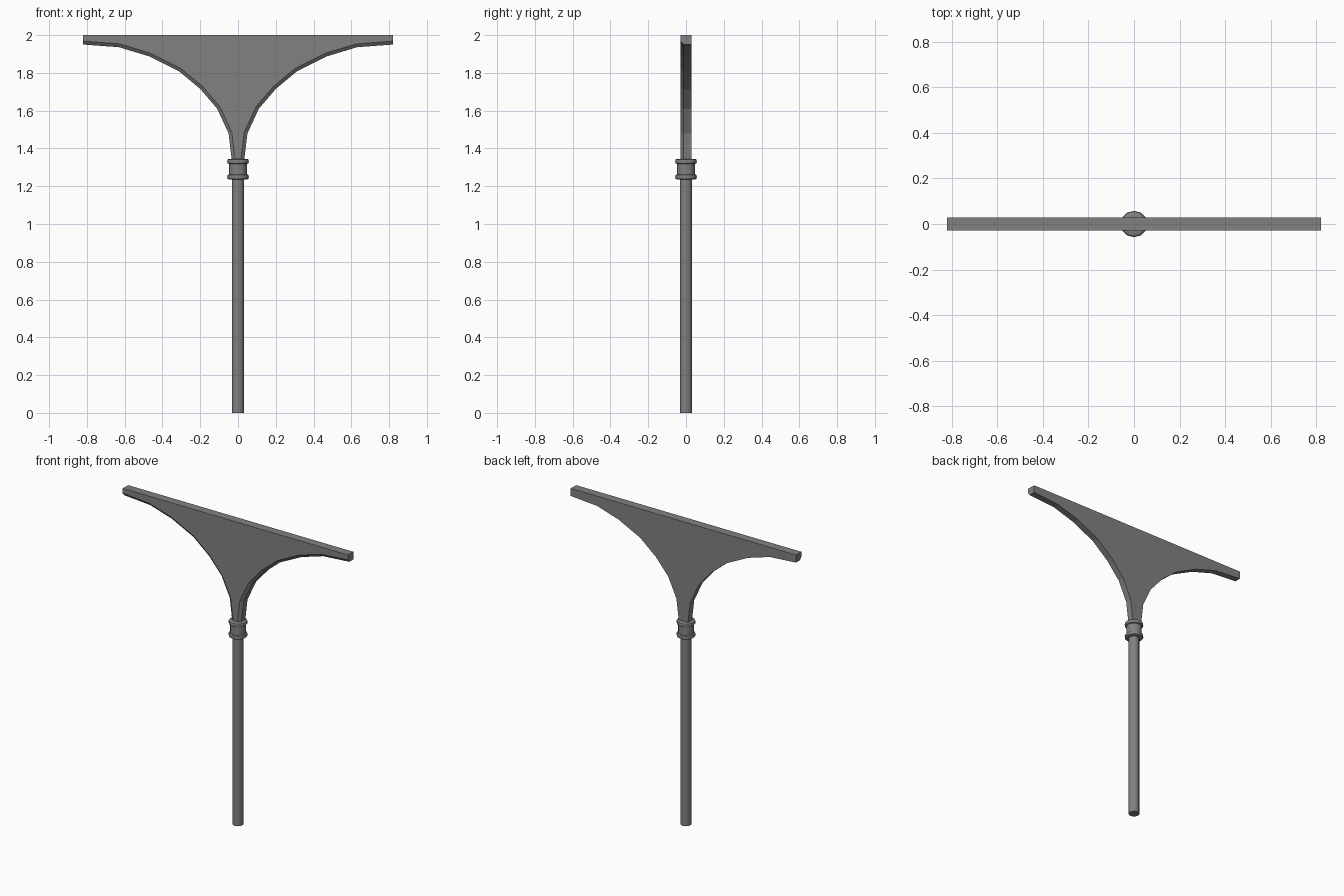
import bpy, bmesh, math
from mathutils import Vector

cube = bpy.data.objects.get("Cube")
if cube:
    bpy.data.objects.remove(cube, do_unlink=True)

grey = bpy.data.materials.new("iron_grey")
grey.use_nodes = True
colour = (0.22, 0.22, 0.22, 1)
grey.diffuse_color = colour
grey.node_tree.nodes["Principled BSDF"].inputs["Base Color"].default_value = colour


def finish(name, bm):
    bmesh.ops.recalc_face_normals(bm, faces=bm.faces)
    mesh = bpy.data.meshes.new(name)
    bm.to_mesh(mesh)
    bm.free()
    mesh.materials.append(grey)
    obj = bpy.data.objects.new(name, mesh)
    bpy.context.collection.objects.link(obj)
    return obj


def lathe(name, profile, sides, angle):
    """Spin a closed (radius, height) outline into a capped solid."""
    bm = bmesh.new()
    rings = []
    for r, z in profile:
        rings.append([bm.verts.new((r * math.cos(math.tau * i / sides),
                                    r * math.sin(math.tau * i / sides), z))
                      for i in range(sides)])
    for low, high in zip(rings, rings[1:]):
        for i in range(sides):
            j = (i + 1) % sides
            bm.faces.new((low[i], low[j], high[j], high[i]))
    bm.faces.new(rings[0])
    bm.faces.new(rings[-1])
    obj = finish(name, bm)
    bpy.ops.object.select_all(action="DESELECT")
    obj.select_set(True)
    bpy.context.view_layer.objects.active = obj
    bpy.ops.object.shade_smooth_by_angle(angle=math.radians(angle))
    return obj


# Post
lathe("post", [(0.033, 0), (0.033, 1.26)], 12, 35)

# Collar: a sleeve between two rounded rings
def bead(z):
    return [(0.048 + 0.010 * math.sin(math.pi * i / 4),
             z - 0.014 * math.cos(math.pi * i / 4)) for i in range(5)]

lathe("collar", [(0.03, 1.235)] + bead(1.249) + bead(1.331) + [(0.03, 1.345)], 12, 40)

# Bracket: flared slab whose curved front edges are chamfered
curve = [Vector(p) for p in ((0.82, 1.95), (0.63, 1.936), (0.472, 1.888), (0.314, 1.81),
                             (0.20, 1.715), (0.11, 1.61), (0.05, 1.48), (0.033, 1.34))]
HALF, CUT, INSET = 0.028, 0.014, 0.018
inner = []
for i, p in enumerate(curve):
    t = curve[min(i + 1, len(curve) - 1)] - curve[max(i - 1, 0)]
    inner.append(p + Vector((t.y, -t.x)).normalized() * INSET)
inner[0].x = curve[0].x
inner[-1].y = curve[-1].y


def outline(points):
    right = [Vector((0.82, 2.0))] + points
    return right + [Vector((-p.x, p.y)) for p in reversed(right)]


bm = bmesh.new()
layers = []
for points, y in ((inner, -HALF), (curve, -HALF + CUT), (curve, HALF)):
    layers.append([bm.verts.new((p.x, y, p.y)) for p in outline(points)])
bm.faces.new(layers[0])
bm.faces.new(layers[-1])
for a, b in zip(layers, layers[1:]):
    for i in range(len(a)):
        j = (i + 1) % len(a)
        bm.faces.new((a[i], a[j], b[j], b[i]))
finish("flared_bracket", bm)
